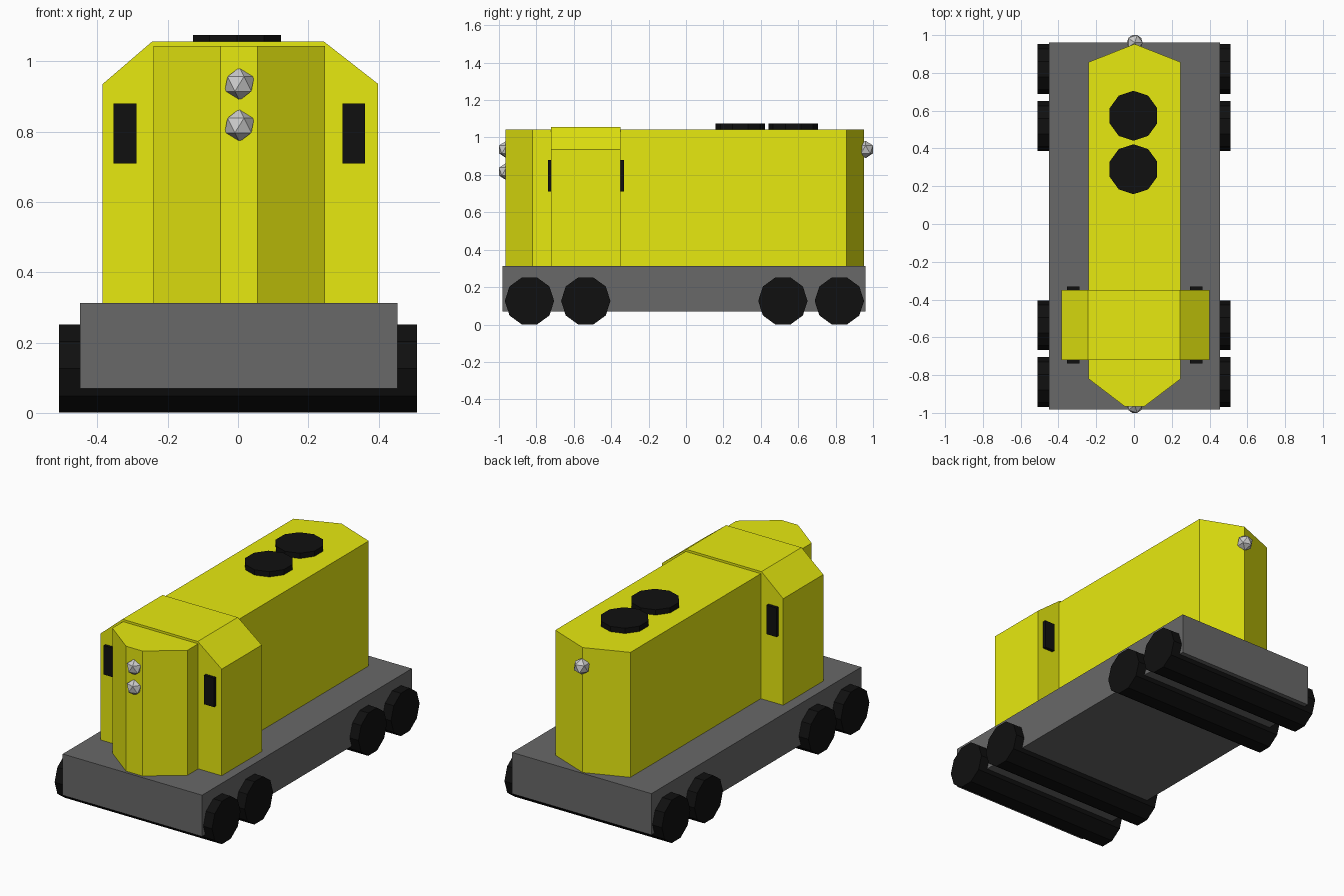
import bpy, bmesh
from math import pi
from mathutils import Matrix

if "Cube" in bpy.data.objects:
    bpy.data.objects.remove(bpy.data.objects["Cube"])


def material(name, rgb):
    m = bpy.data.materials.new(name)
    m.diffuse_color = (*rgb, 1)
    m.use_nodes = True
    m.node_tree.nodes["Principled BSDF"].inputs["Base Color"].default_value = m.diffuse_color
    return m


YELLOW = material("yellow_paint", (0.8, 0.82, 0.005))
BLACK = material("black", (0.005, 0.005, 0.005))
DARK = material("dark_grey", (0.14, 0.14, 0.14))


def finish(bm, name, mat=None):
    bmesh.ops.recalc_face_normals(bm, faces=bm.faces)
    me = bpy.data.meshes.new(name)
    bm.to_mesh(me)
    bm.free()
    if mat:
        me.materials.append(mat)
    ob = bpy.data.objects.new(name, me)
    bpy.context.collection.objects.link(ob)
    return ob


def prism(name, points, offset, mat):
    """Extrude a closed profile along an offset."""
    bm = bmesh.new()
    face = bm.faces.new([bm.verts.new(p) for p in points])
    top = bmesh.ops.extrude_face_region(bm, geom=[face])["geom"]
    bmesh.ops.translate(bm, vec=offset, verts=[v for v in top if isinstance(v, bmesh.types.BMVert)])
    return finish(bm, name, mat)


def box(name, x0, x1, y0, y1, z0, z1, mat):
    return prism(name, [(x0, y0, z0), (x1, y0, z0), (x1, y1, z0), (x0, y1, z0)], (0, 0, z1 - z0), mat)


def cylinder(name, loc, radius, depth, axis, mat):
    bm = bmesh.new()
    rot = Matrix.Rotation(pi / 2, 4, "Y") if axis == "X" else Matrix()
    # first vertex on +y, so the flats face sideways and downwards
    spin = Matrix.Rotation(pi / 2, 4, "Z")
    bmesh.ops.create_cone(bm, cap_ends=True, segments=10, radius1=radius, radius2=radius, depth=depth)
    first = max(bm.verts, key=lambda v: v.co.y).co
    if abs(first.x) > 1e-4:
        bmesh.ops.transform(bm, matrix=spin, verts=bm.verts)
    bmesh.ops.transform(bm, matrix=Matrix.Translation(loc) @ rot, verts=bm.verts)
    return finish(bm, name, mat)


# chassis
box("chassis", -0.449, 0.454, -0.981, 0.961, 0.07, 0.312, DARK)

# hood: pointed at the back, blunt nose at the front
hood = [(-0.24, -0.82), (-0.05, -0.965), (0.056, -0.965), (0.247, -0.82),
        (0.247, 0.857), (0.003, 0.953), (-0.24, 0.857)]
prism("hood", [(x, y, 0.312) for x, y in hood], (0, 0, 0.732), YELLOW)

# cab with chamfered roof
cab = [(-0.385, 0.312), (0.399, 0.312), (0.399, 0.936), (0.244, 1.057), (-0.244, 1.057), (-0.385, 0.936)]
prism("cab", [(x, -0.721, z) for x, z in cab], (0, 0.371, 0), YELLOW)

# cab windows, showing at both ends of the cab
for side, x in (("left", -0.354), ("right", 0.297)):
    box(f"window_{side}", x, x + 0.065, -0.738, -0.332, 0.71, 0.88, BLACK)

# wheel sets
for i, y in enumerate((-0.837, -0.536, 0.518, 0.82)):
    cylinder(f"wheel_set_{i + 1}", (0, y, 0.126), 0.132, 1.02, "X", BLACK)

# roof fans
for i, y in enumerate((0.29, 0.573)):
    cylinder(f"roof_fan_{i + 1}", (-0.003, y, 1.055), 0.132, 0.04, "Z", BLACK)

# headlights
for name, y, z in (("front_light_upper", -0.96, 0.936), ("front_light_lower", -0.96, 0.818),
                   ("rear_light", 0.96, 0.936)):
    bm = bmesh.new()
    bmesh.ops.create_icosphere(bm, subdivisions=1, radius=0.047)
    bmesh.ops.translate(bm, vec=(0.004, y, z), verts=bm.verts)
    finish(bm, name)
